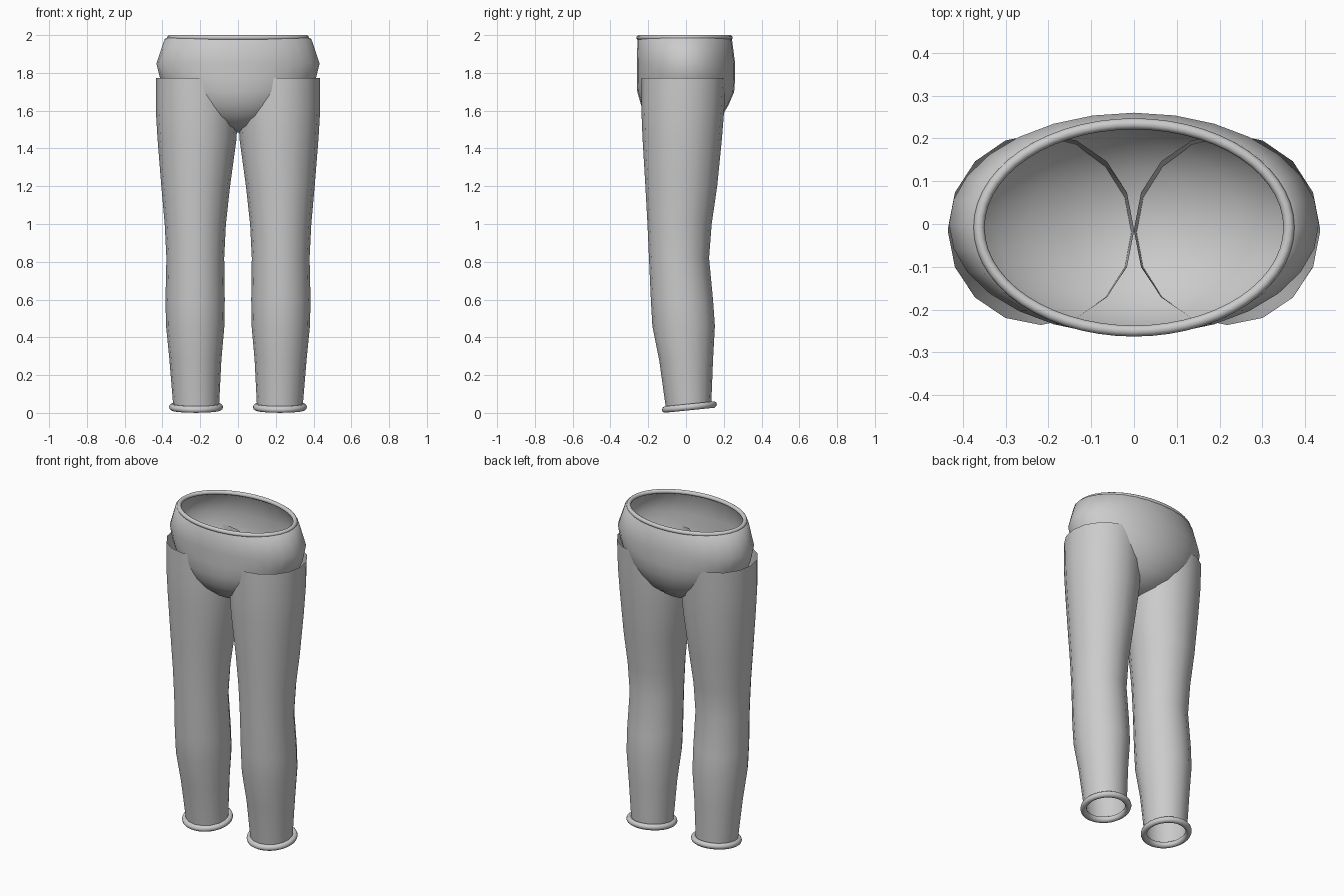
import bpy, bmesh, math

if "Cube" in bpy.data.objects:
    bpy.data.objects.remove(bpy.data.objects["Cube"])

fabric = bpy.data.materials.new("light grey")
fabric.diffuse_color = (0.6, 0.6, 0.6, 1)
fabric.use_nodes = True
fabric.node_tree.nodes["Principled BSDF"].inputs["Base Color"].default_value = fabric.diffuse_color


def finish(bm, name, angle=60):
    bmesh.ops.recalc_face_normals(bm, faces=bm.faces)
    me = bpy.data.meshes.new(name)
    bm.to_mesh(me)
    bm.free()
    me.materials.append(fabric)
    ob = bpy.data.objects.new(name, me)
    bpy.context.collection.objects.link(ob)
    bpy.context.view_layer.objects.active = ob
    ob.select_set(True)
    bpy.ops.object.shade_smooth_by_angle(angle=math.radians(angle))
    ob.select_set(False)
    return ob


def ellipse(bm, n, x0, x1, y0, y1, z, tilt=0.0):
    """Ring of vertices filling the given x and y range."""
    cx, cy, rx, ry = (x0 + x1) / 2, (y0 + y1) / 2, (x1 - x0) / 2, (y1 - y0) / 2
    ring = []
    for i in range(n):
        a = 2 * math.pi * i / n
        y = ry * math.sin(a)
        ring.append(bm.verts.new((cx + rx * math.cos(a), cy + y, z + tilt * y)))
    return ring


def bridge(bm, a, b):
    n = len(a)
    for i in range(n):
        j = (i + 1) % n
        bm.faces.new((a[i], a[j], b[j], b[i]))


def hem(name, cx, cy, cz, rx, ry, r, tilt=0.0, n=40, m=10):
    """Rolled edge: a round tube swept around an ellipse."""
    bm = bmesh.new()
    rings = []
    for k in range(m):
        b = 2 * math.pi * k / m
        ax, ay = rx + r * math.cos(b), ry + r * math.cos(b)
        rings.append(ellipse(bm, n, cx - ax, cx + ax, cy - ay, cy + ay,
                             cz + r * math.sin(b), tilt))
    for k in range(m):
        bridge(bm, rings[k], rings[(k + 1) % m])
    return finish(bm, name, 80)


# Hips: open at the waist, rounded and closed at the crotch
# z, half width, front y, back y
HIPS = [(1.99, 0.365, -0.25, 0.235), (1.98, 0.388, -0.257, 0.243),
        (1.85, 0.432, -0.26, 0.26), (1.77, 0.412, -0.26, 0.26),
        (1.70, 0.380, -0.258, 0.255), (1.63, 0.325, -0.238, 0.225),
        (1.57, 0.250, -0.20, 0.19), (1.52, 0.155, -0.14, 0.13),
        (1.495, 0.08, -0.07, 0.065)]
bm = bmesh.new()
rings = [ellipse(bm, 28, -w, w, f, b, z) for z, w, f, b in HIPS]
for a, b in zip(rings, rings[1:]):
    bridge(bm, a, b)
tip = bm.verts.new((0, 0, 1.485))
for i in range(28):
    bm.faces.new((rings[-1][i], rings[-1][(i + 1) % 28], tip))
finish(bm, "hips")

# Waistband
hem("waistband", 0, -0.008, 1.987, 0.362, 0.242, 0.013, n=56)

# Legs: open tubes  (z, inner x, outer x, front y, back y)
LEG = [(1.772, 0.0, 0.435, -0.236, 0.212), (1.60, 0.0, 0.435, -0.236, 0.202),
       (1.45, 0.008, 0.426, -0.23, 0.19), (1.20, 0.042, 0.406, -0.215, 0.165),
       (1.00, 0.064, 0.388, -0.204, 0.136), (0.82, 0.073, 0.379, -0.196, 0.122),
       (0.60, 0.070, 0.384, -0.186, 0.143), (0.46, 0.072, 0.381, -0.178, 0.153),
       (0.28, 0.088, 0.363, -0.142, 0.143), (0.04, 0.100, 0.343, -0.107, 0.134)]
for side, label in ((1, "right"), (-1, "left")):
    bm = bmesh.new()
    rings = []
    for z, xi, xo, f, b in LEG:
        tilt = 0.1 if z < 0.1 else 0.0
        x0, x1 = sorted((side * xi, side * xo))
        rings.append(ellipse(bm, 16, x0, x1, f, b, z, tilt))
    for a, b in zip(rings, rings[1:]):
        bridge(bm, a, b)
    finish(bm, label + "_leg")
    # Ankle cuff, slightly higher at the back
    hem(label + "_cuff", side * 0.222, 0.018, 0.031, 0.125, 0.127, 0.018, 0.1)
